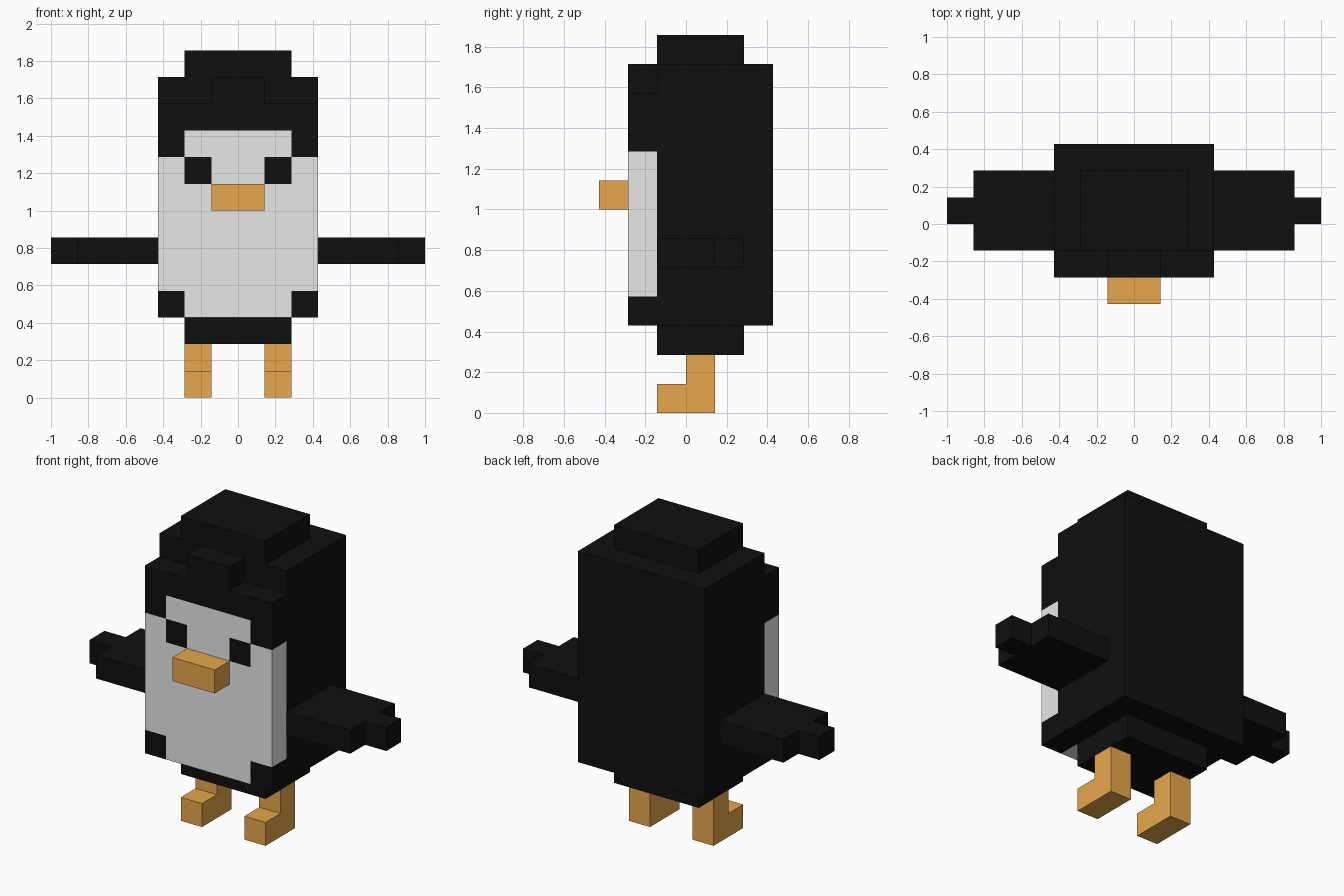
import bpy
import bmesh

if "Cube" in bpy.data.objects:
    bpy.data.objects.remove(bpy.data.objects["Cube"])

U = 1 / 7  # size of one block; every coordinate below is in blocks


def material(name, rgb):
    m = bpy.data.materials.new(name)
    m.diffuse_color = (*rgb, 1)
    m.use_nodes = True
    m.node_tree.nodes["Principled BSDF"].inputs["Base Color"].default_value = m.diffuse_color
    return m


BLACK = material("black", (0.005, 0.005, 0.005))
WHITE = material("white", (0.8, 0.8, 0.8))
ORANGE = material("orange", (0.8, 0.39, 0.07))


def finish(name, bm, *mats):
    mesh = bpy.data.meshes.new(name)
    bm.to_mesh(mesh)
    bm.free()
    for m in mats:
        mesh.materials.append(m)
    ob = bpy.data.objects.new(name, mesh)
    bpy.context.collection.objects.link(ob)
    return ob


def boxes(name, mat, *ranges):
    """Join boxes given as (x0, x1, y0, y1, z0, z1) into one object."""
    bm = bmesh.new()
    for x0, x1, y0, y1, z0, z1 in ranges:
        verts = bmesh.ops.create_cube(bm, size=1)["verts"]
        for v in verts:
            v.co = ((x0 if v.co.x < 0 else x1) * U,
                    (y0 if v.co.y < 0 else y1) * U,
                    (z0 if v.co.z < 0 else z1) * U)
    return finish(name, bm, mat)


def mirrored(x0, x1, side):
    return sorted((x0 * side, x1 * side))


# Body with its stepped crown, base and brow
boxes("body", BLACK, (-3, 3, -1, 3, 3, 12))
boxes("crown", BLACK, (-2, 2, -1, 2, 12, 13))
boxes("base", BLACK, (-2, 2, -1, 2, 2, 3))
boxes("brow_tuft", BLACK, (-1, 1, -2, -1, 11, 12))

# Front slab: a block grid coloured by cell (hood, bib and eyes)
bm = bmesh.new()
bmesh.ops.create_grid(bm, x_segments=6, y_segments=8, size=1)
for v in bm.verts:
    v.co = (v.co.x * 3 * U, -2 * U, (7 + 4 * v.co.y) * U)
rim = [e for e in bm.edges if e.is_boundary]
sides = bmesh.ops.extrude_edge_only(bm, edges=rim)["geom"]
for v in sides:
    if isinstance(v, bmesh.types.BMVert):
        v.co.y += U
bmesh.ops.recalc_face_normals(bm, faces=bm.faces)
bm.normal_update()
if sum(f.normal.y for f in bm.faces) > 0:
    bmesh.ops.reverse_faces(bm, faces=bm.faces)
for f in bm.faces:
    c = f.calc_center_median() / U
    x, z = abs(c.x), c.z
    eye = 1 < x < 2 and 8 < z < 9
    bib = (x < 2 and z < 10) or 4 < z < 9
    f.material_index = int(bib and not eye)
finish("face_and_belly", bm, BLACK, WHITE)

# Beak
boxes("beak", ORANGE, (-1, 1, -3, -2, 7, 8))

# Wings and legs on both sides
for label, s in (("left", -1), ("right", 1)):
    boxes(label + "_wing", BLACK,
          (*mirrored(3, 6, s), -1, 2, 5, 6),
          (*mirrored(6, 7, s), 0, 1, 5, 6))
    boxes(label + "_leg", ORANGE,
          (*mirrored(1, 2, s), 0, 1, 0, 2),
          (*mirrored(1, 2, s), -1, 0, 0, 1))
